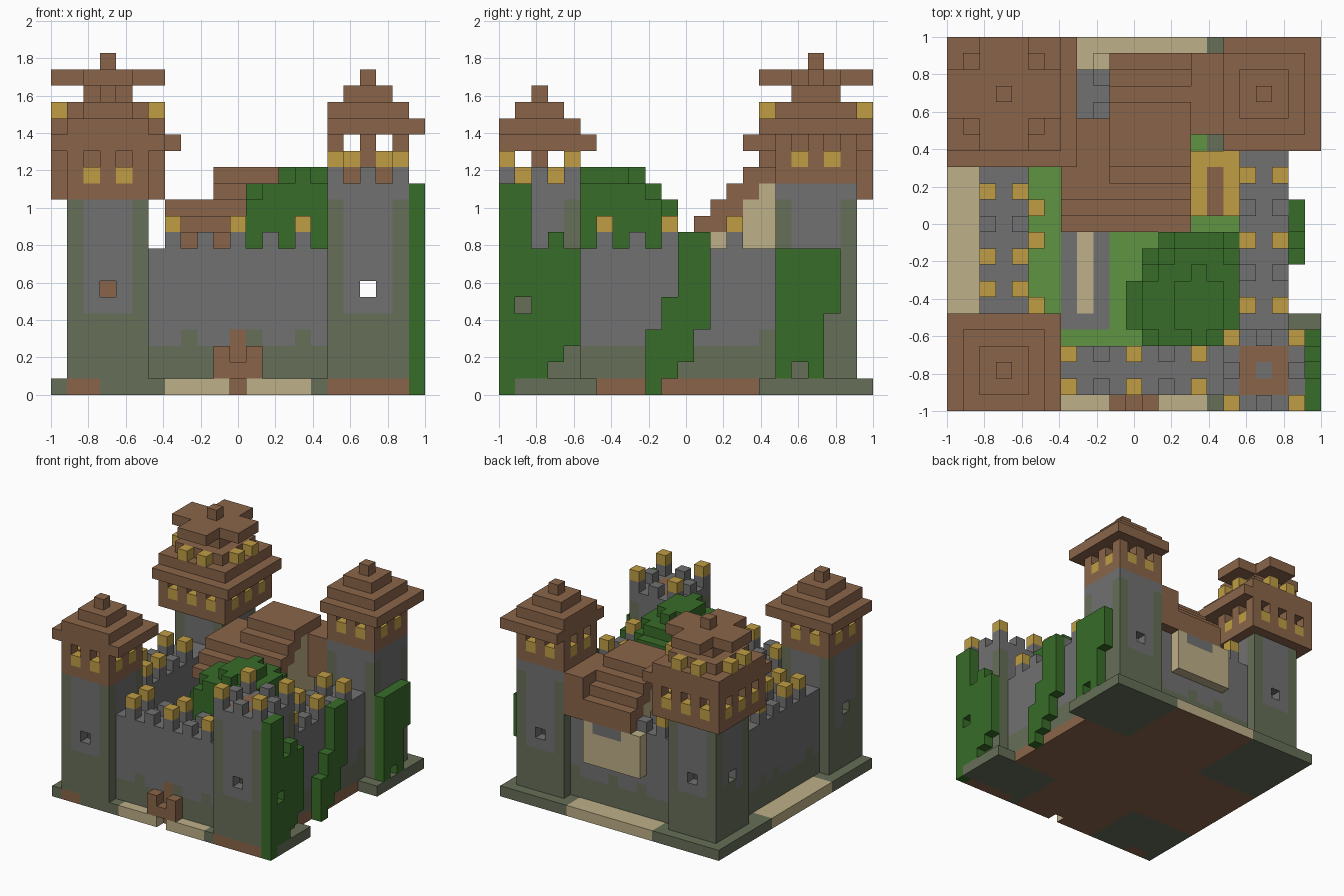
import bpy

# Remove the default cube
if "Cube" in bpy.data.objects:
    bpy.data.objects.remove(bpy.data.objects["Cube"], do_unlink=True)

GRID = 23
SIZE = 2 / GRID
LAST = GRID - 1

# Flat colours, given as display values and converted to linear
palette = {
    "wood": (137, 101, 75), "gold": (190, 156, 70), "stone": (112, 112, 112),
    "moss": (102, 110, 88), "leaf": (59, 108, 45), "grass": (95, 146, 67),
    "sand": (188, 174, 135),
}


def linear(value):
    return (value / 255) ** 2.2


names = list(palette)
materials = []
for name, rgb in palette.items():
    colour = [linear(v) for v in rgb] + [1]
    material = bpy.data.materials.new(name)
    material.use_nodes = True
    material.diffuse_color = colour
    shader = material.node_tree.nodes["Principled BSDF"]
    shader.inputs["Base Color"].default_value = colour
    shader.inputs["Roughness"].default_value = 1
    materials.append(material)

cells = {}  # grid cell -> (part, colour)


def each(xs, ys, zs):
    """All cells in inclusive ranges, clipped to the plot."""
    for i in range(max(xs[0], 0), min(xs[-1], LAST) + 1):
        for j in range(max(ys[0], 0), min(ys[-1], LAST) + 1):
            for k in range(zs[0], zs[-1] + 1):
                yield i, j, k


def box(part, colour, xs, ys, zs):
    for cell in each(xs, ys, zs):
        cells[cell] = (part, colour(*cell) if callable(colour) else colour)


def carve(xs, ys, zs):
    for cell in each(xs, ys, zs):
        cells.pop(cell, None)


def square(part, colour, centre, radius, zs):
    x, y = centre
    box(part, colour, (x - radius, x + radius), (y - radius, y + radius), zs)


def wall_colour(i, j, k):
    return "moss" if k < 3 or (k == 3 and (i * 5 + j * 3) % 7 < 2) else "stone"


def tower(part, centre, top):
    """Hollow stone shaft with a small window in each side."""
    x, y = centre

    def weathered(i, j, k):
        corner = abs(i - x) == 2 and abs(j - y) == 2
        low = k < 5 + (i * 3 + j * 5) % 3
        return "moss" if low or (corner and k < 12) else "stone"

    square(part, weathered, centre, 2, (1, top))
    carve((x - 1, x + 1), (y - 1, y + 1), (1, top - 1))
    carve((x - 2, x + 2), (y,), (6,))
    carve((x,), (y - 2, y + 2), (6,))


def belfry(part, centre, base, radius, offsets):
    """Timber gallery with glowing sills and open windows."""
    x, y = centre
    inner = radius - 1
    square(part, "wood", centre, radius, (base, base + 2))
    carve((x - inner, x + inner), (y - inner, y + inner), (base + 1, base + 2))
    for d in offsets:
        for side in (-radius, radius):
            for i, j in ((x + d, y + side), (x + side, y + d)):
                box(part, "gold", (i,), (j,), (base + 1,))
                carve((i,), (j,), (base + 2,))


def spire(part, centre, base):
    for step in range(4):
        square(part, "wood", centre, 3 - step, (base + step,))


def merlon(i, j, k, gold):
    if (i, j, k) not in cells:
        box("battlements", "stone", (i,), (j,), (k,))
        if gold:
            box("battlements", "gold", (i,), (j,), (k + 1,))


# Ground slab with tower footings, sandy edges and earth patches
box("ground", "sand", (0, 20), (0, LAST), (0,))
box("ground", "grass", (5, 17), (4, 17), (0,))
box("ground", "wood", (18, 20), (6, 15), (0,))
for xs, ys in (((0, 6), (0, 5)), ((16, LAST), (0, 5)),
               ((0, 6), (15, LAST)), ((16, LAST), (16, LAST))):
    box("ground", "moss", xs, ys, (0,))
box("ground", "wood", (1, 2), (0,), (0,))
box("ground", "wood", (17, 21), (0,), (0,))
box("ground", "stone", (7, 9), (5, 10), (0,))
box("ground", "sand", (8,), (6, 10), (0,))

# Curtain walls, hollow inside
walls = {
    "front_wall": ((6, 16), (1, 3)), "back_wall": ((6, 16), (18, 20)),
    "right_side_wall": ((2, 4), (5, 16)), "left_side_wall": ((18, 20), (5, 16)),
}
for part, (xs, ys) in walls.items():
    box(part, wall_colour, xs, ys, (1, 8))
    if "side" in part:
        carve((xs[0] + 1,), ys, (1, 7))
    else:
        carve(xs, (ys[0] + 1,), (1, 7))

# Four corner towers
front_right, front_left = (3, 2), (19, 2)
back_right, back_left = (3, 19), (19, 19)
tower("front_right_tower", front_right, 11)
tower("back_right_tower", back_right, 11)
tower("front_left_tower", front_left, 12)
tower("back_left_tower", back_left, 12)
for x, y in (front_right, back_right):
    box("ladder_post", "wood", (x,), (y,), (1, 10))

# Pointed timber tops
for part, centre, base in (("front_right_top", front_right, 12),
                           ("back_left_top", back_left, 13)):
    belfry(part, centre, base, 2, (-1, 1))
    spire(part, centre, base + 3)
carve((16,), (16, LAST), (16,))

# Large gallery tower with a cross shaped roof
keep = "great_tower_top"
belfry(keep, back_right, 12, 3, (-2, 0, 2))
for level, radius in ((15, 4), (16, 3), (17, 2), (18, 1)):
    square(keep, "wood", back_right, radius, (level,))
kx, ky = back_right
box(keep, "wood", (kx - 3, kx + 3), (ky - 1, ky + 1), (19,))
box(keep, "wood", (kx - 1, kx + 1), (ky - 3, ky + 3), (19,))
box(keep, "wood", (kx,), (ky,), (20,))
for side in (-3, 3):
    for d in (-1, 1):
        box(keep, "gold", (kx + side,), (ky + d,), (17,))
        box(keep, "gold", (kx + d,), (ky + side,), (17,))

# Open tower deck and its battlements
square("tower_deck", "wood", front_left, 1, (12,))
box("tower_deck", "stone", (19,), (2,), (12,))
for dx in (-2, 0, 2):
    for dy in (-2, 0, 2):
        if dx or dy:
            merlon(19 + dx, 2 + dy, 13, dx and dy)

# House with a stepped roof against the back wall
box("house", "sand", (10, 14), (14, 17), (1, 8))
box("house", "sand", (9, 14), (21,), (5, 8))
box("house", "stone", (11, 13), (21,), (8,))
for step in range(5):
    near, far, level = 11 + step, min(22 - step, 21), 9 + step
    box("house_roof", "wood", (10, 14), (near, far), (level,))
    if step < 4:
        box("house_gable", "sand", (10, 14), (near + 2, far - 2), (level,))
    if step < 3:
        box("annex_roof", "wood", (7, 9), (near, 17), (level,))
box("wing_roof", "wood", (15, 16), (17, 21), (9, 12))

# Wall battlements, every other one capped with gold
for n, along in enumerate(range(7, 16, 2)):
    for j in (1, 3, 18, 20):
        merlon(along, j, 9, n % 2 == 0)
    for i in (18, 20):
        merlon(i, along - 1, 9, n % 2 == 0)
    if along < 14:
        for i in (2, 4):
            merlon(i, along, 9, along != 11)

# Gate with low posts
box("gate", "wood", (10, 12), (0,), (1, 2))
carve((11,), (0,), (2,))
carve((11,), (0,), (0,))
box("gate", "wood", (11,), (1,), (0, 3))

# Courtyard hay and bales
box("hay", "gold", (15, 17), (12, 15), (1,))
box("hay", "wood", (16,), (12, 14), (1,))
for j in (6, 10, 12):
    box("bale", "gold", (5,), (j,), (1,))

# Tree beside the wall
box("tree_trunk", "wood", (14, 15), (6, 7), (1, 8))
for i, j, k in each((10, 17), (4, 10), (8, 13)):
    if ((i - 15) / 4.3) ** 2 + ((j - 6) / 4.85) ** 2 + ((k - 9) / 4.4) ** 2 <= 1:
        box("tree_crown", "leaf", (i,), (j,), (k,))

# Ivy hanging on the left side
for i, ys, zs in (
        (22, (0, 1), (1, 12)), (22, (2,), (1, 8)), (22, (3,), (2, 9)),
        (22, (4,), (3, 8)), (22, (0,), (0,)),
        (21, (11, 12), (4, 9)), (21, (10, 11), (2, 5)), (21, (9, 10), (1, 3)),
        (21, (9,), (0,)), (21, (12,), (6, 8)),
        (22, (17, 20), (5, 8)), (22, (17, 19), (2, 4)), (22, (17,), (1,)),
        (22, (19,), (1,))):
    box("ivy", "leaf", (i,), ys, zs)
carve((22,), (1,), (5,))

# Build one mesh per part from the exposed cell faces
corners = [(0, 0), (1, 0), (1, 1), (0, 1)]
parts = {}
for cell, (part, colour) in cells.items():
    parts.setdefault(part, []).append((cell, colour))
for part, members in parts.items():
    verts, faces, slots = {}, [], []
    for cell, colour in members:
        for axis in range(3):
            for side in (0, 1):
                beside = list(cell)
                beside[axis] += 1 if side else -1
                if tuple(beside) in cells:
                    continue
                face = []
                for u, v in corners if side else corners[::-1]:
                    p = list(cell)
                    p[axis] += side
                    p[(axis + 1) % 3] += u
                    p[(axis + 2) % 3] += v
                    face.append(verts.setdefault(tuple(p), len(verts)))
                faces.append(face)
                # Bare earth under the courtyard
                underside = axis == 2 and not side and part == "ground"
                earth = underside and colour != "moss"
                slots.append(names.index("wood" if earth else colour))
    mesh = bpy.data.meshes.new(part)
    mesh.from_pydata([(x * SIZE - 1, y * SIZE - 1, z * SIZE)
                      for x, y, z in verts], [], faces)
    for material in materials:
        mesh.materials.append(material)
    mesh.polygons.foreach_set("material_index", slots)
    mesh.update()
    bpy.context.collection.objects.link(bpy.data.objects.new(part, mesh))
